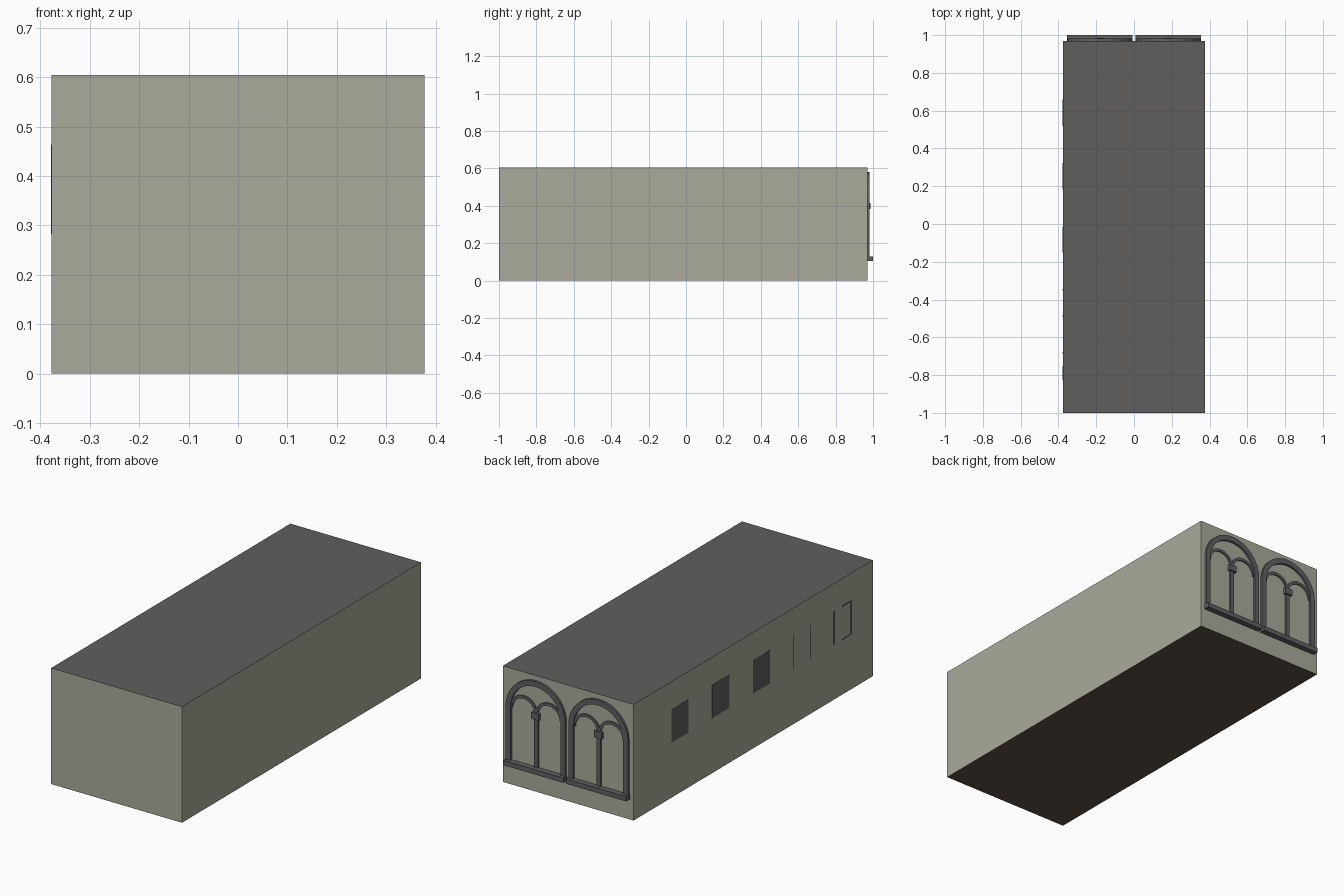
import bpy, bmesh, math

if "Cube" in bpy.data.objects:
    bpy.data.objects.remove(bpy.data.objects["Cube"])

def mat(name, c):
    m = bpy.data.materials.new(name)
    m.diffuse_color = (*c, 1)
    m.use_nodes = True
    m.node_tree.nodes["Principled BSDF"].inputs["Base Color"].default_value = m.diffuse_color
    return m

WALL = mat("wall_plaster", (0.40, 0.40, 0.328))
ROOF = mat("roof_grey", (0.118, 0.113, 0.108))
FLOOR = mat("floor_brown", (0.113, 0.083, 0.058))
TRIM = mat("trim_dark_grey", (0.117, 0.115, 0.115))

YB = 0.97          # plane of the back wall
SEG = 24           # arch segments

def box(name, x0, x1, y0, y1, z0, z1, *mats):
    bm = bmesh.new()
    bmesh.ops.create_cube(bm, size=1)
    for v in bm.verts:
        v.co = ((x0 + x1) / 2 + v.co.x * (x1 - x0),
                (y0 + y1) / 2 + v.co.y * (y1 - y0),
                (z0 + z1) / 2 + v.co.z * (z1 - z0))
    me = bpy.data.meshes.new(name)
    for m in mats:
        me.materials.append(m)
    if len(mats) == 3:      # walls, top and bottom get their own colours
        for f in bm.faces:
            f.material_index = 1 if f.normal.z > 0.5 else 2 if f.normal.z < -0.5 else 0
    bm.to_mesh(me)
    bm.free()
    ob = bpy.data.objects.new(name, me)
    bpy.context.collection.objects.link(ob)
    return ob

def arch_path(cx, cz, r, leg_z=None):
    """Half circle over a spring line, with optional straight legs."""
    p = [(cx - r * math.cos(math.pi * i / SEG), cz + r * math.sin(math.pi * i / SEG))
         for i in range(SEG + 1)]
    if leg_z is not None:
        p = [(cx - r, leg_z)] + p + [(cx + r, leg_z)]
    return p

def arch_band(name, cx, cz, r_out, r_in, depth, leg_z=None):
    """Band between two arches, extruded out of the back wall."""
    bm = bmesh.new()
    rings = []
    for o, i in zip(arch_path(cx, cz, r_out, leg_z), arch_path(cx, cz, r_in, leg_z)):
        rings.append([bm.verts.new((x, y, z)) for (x, z), y in
                      ((o, YB), (o, YB + depth), (i, YB + depth), (i, YB))])
    for a, b in zip(rings, rings[1:]):
        for k in range(4):
            n = (k + 1) % 4
            bm.faces.new((a[k], a[n], b[n], b[k]))
    bm.faces.new(rings[0])
    bm.faces.new(rings[-1][::-1])
    bmesh.ops.recalc_face_normals(bm, faces=bm.faces[:])
    me = bpy.data.meshes.new(name)
    me.materials.append(TRIM)
    bm.to_mesh(me)
    bm.free()
    ob = bpy.data.objects.new(name, me)
    bpy.context.collection.objects.link(ob)

# Hall body
box("hall_body", -0.377, 0.377, -1.0, YB, 0, 0.605, WALL, ROOF, FLOOR)

# Two arched twin-light windows on the back wall
for side, cx in (("left", -0.181), ("right", 0.181)):
    arch_band(side + "_window_frame", cx, 0.408, 0.172, 0.144, 0.012, 0.12)
    for k in (-1, 1):
        arch_band(f"{side}_window_small_arch_{k}", cx + k * 0.073, 0.405, 0.079, 0.064, 0.007)
    box(side + "_window_mullion", cx - 0.011, cx + 0.011, YB, YB + 0.008, 0.12, 0.405, TRIM)
    box(side + "_window_capital", cx - 0.022, cx + 0.022, YB, YB + 0.016, 0.382, 0.416, TRIM)
    box(side + "_window_sill", cx - 0.174, cx + 0.174, YB, 1.0, 0.105, 0.13, TRIM)

# Wall panels along the left side: three filled, the rest only edge strips
XL, XO, Z0, Z1, HW = -0.377, -0.378, 0.287, 0.46, 0.07
for n in range(3):
    yc = 0.588 - n * 0.335
    box(f"side_panel_{n + 1}", XO, XL, yc - HW, yc + HW, Z0, Z1, TRIM)
for n in (3, 4):
    yc = 0.588 - n * 0.335
    for k in (-1, 1):
        y = yc + k * HW
        box(f"side_panel_{n + 1}_edge_{k}", XO, XL, y - 0.004, y + 0.004, Z0, Z1, TRIM)
for k, z in enumerate((Z0, Z1)):
    box(f"side_panel_5_rail_{k}", XO, XL, 0.588 - 1.34 - HW, 0.588 - 1.34, z - 0.004, z + 0.004, TRIM)
